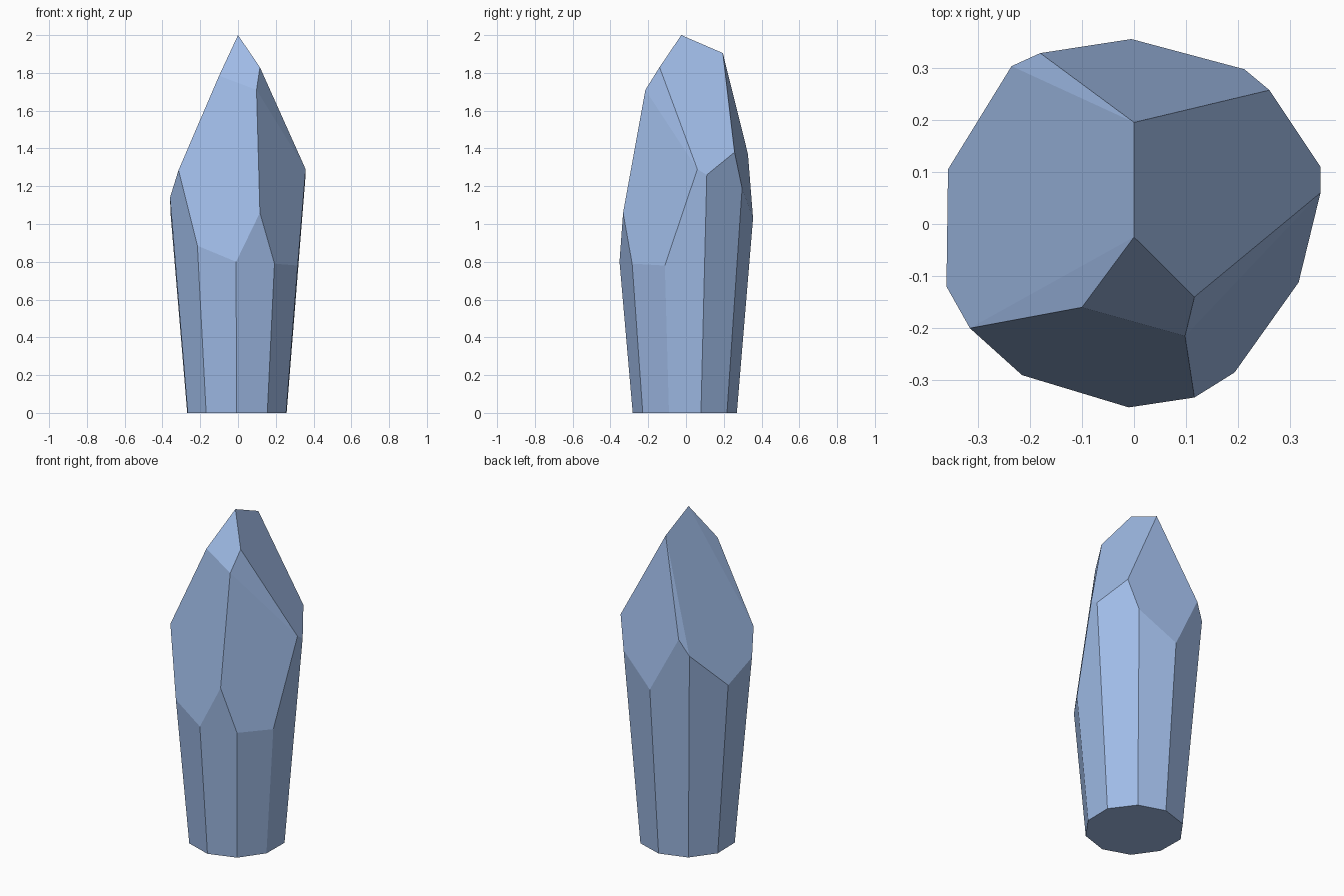
import bpy, bmesh, math

if "Cube" in bpy.data.objects:
    bpy.data.objects.remove(bpy.data.objects["Cube"])

TAPER = 0.31  # column widens upward by this fraction per unit height

# top end of each of the ten column edges (x, y, z), counter-clockwise from front
column = [(-0.01, -0.352, 0.80), (0.193, -0.285, 0.79), (0.316, -0.112, 0.78),
          (0.358, 0.11, 1.26), (0.212, 0.297, 1.19), (-0.005, 0.355, 1.03),
          (-0.235, 0.303, 1.275), (-0.357, 0.105, 1.055), (-0.36, -0.12, 1.14),
          (-0.215, -0.29, 0.885)]

# corners where the slanted cuts meet each other on the column faces
shoulders = [(0.116, -0.333, 1.06), (0.358, 0.06, 1.29), (0.26, 0.257, 1.38),
             (-0.18, 0.328, 1.37), (-0.315, -0.2, 1.285)]

# ridge and small tip facet
tip = [(0, -0.025, 2.0), (0, 0.195, 1.905), (0.116, -0.14, 1.83),
       (0.098, -0.215, 1.71), (-0.1, -0.16, 1.785)]

# foot ring: column edges followed down to the ground
foot = [(x / (1 + TAPER * z), y / (1 + TAPER * z), 0) for x, y, z in column]

# crystal: convex solid around all corners, near-flat triangles merged into facets
bm = bmesh.new()
for p in foot + column + shoulders + tip:
    bm.verts.new(p)
res = bmesh.ops.convex_hull(bm, input=bm.verts[:])
loose = [v for v in bm.verts if not v.link_faces]
bmesh.ops.delete(bm, geom=loose, context='VERTS')
bmesh.ops.dissolve_limit(bm, angle_limit=math.radians(4),
                         verts=bm.verts[:], edges=bm.edges[:])
bmesh.ops.recalc_face_normals(bm, faces=bm.faces[:])

mesh = bpy.data.meshes.new("crystal")
bm.to_mesh(mesh)
bm.free()
blue = bpy.data.materials.new("pale_blue")
blue.diffuse_color = (0.35, 0.50, 0.80, 1)
blue.use_nodes = True
blue.node_tree.nodes["Principled BSDF"].inputs["Base Color"].default_value = blue.diffuse_color
mesh.materials.append(blue)
crystal = bpy.data.objects.new("crystal", mesh)
bpy.context.collection.objects.link(crystal)
